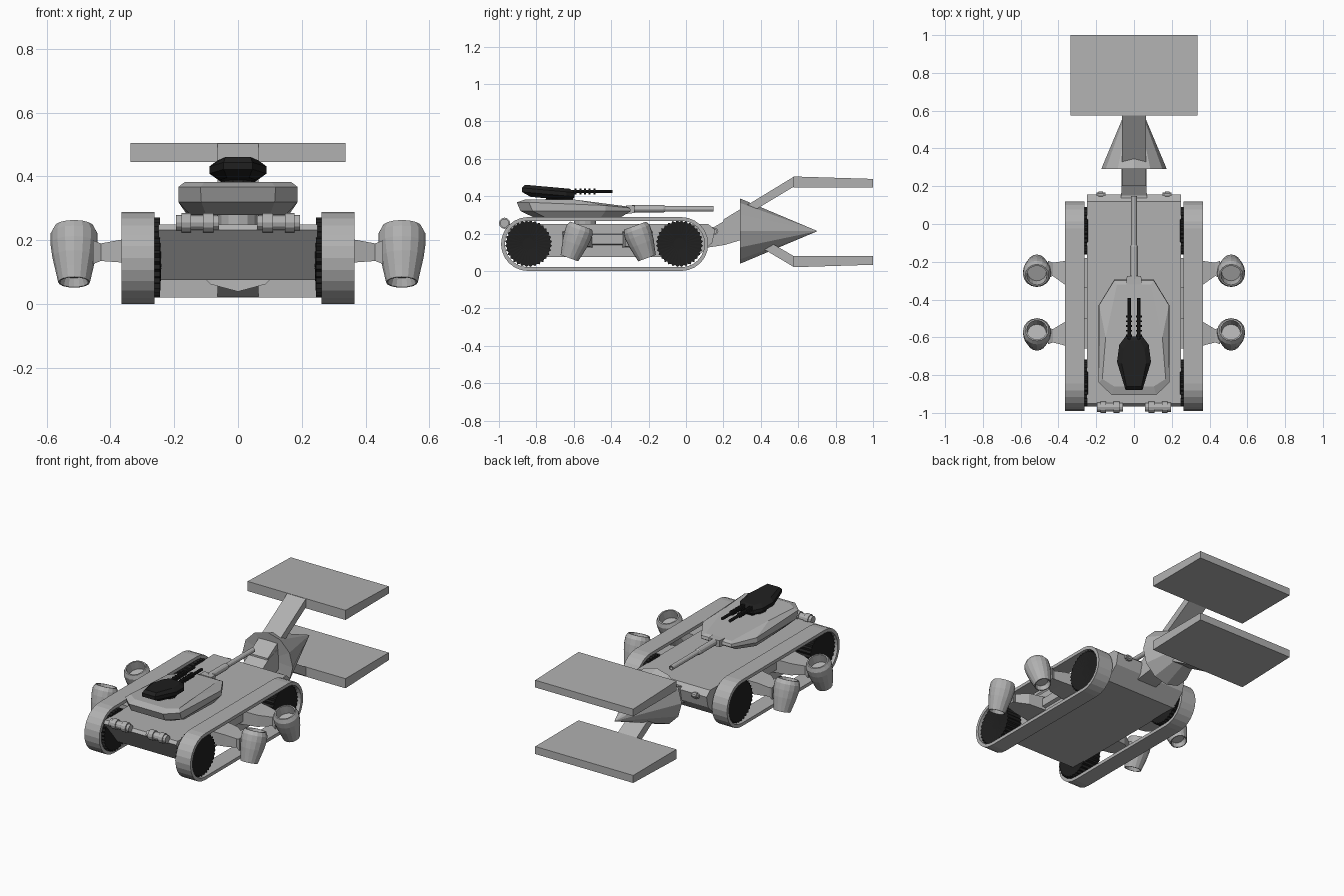
import bpy, bmesh, math
from mathutils import Vector

if "Cube" in bpy.data.objects:
    bpy.data.objects.remove(bpy.data.objects["Cube"])


def material(name, value):
    m = bpy.data.materials.new(name)
    m.diffuse_color = (value, value, value, 1)
    m.use_nodes = True
    m.node_tree.nodes["Principled BSDF"].inputs["Base Color"].default_value = m.diffuse_color
    return m


GREY = material("light grey", 0.44)
BLACK = material("rubber black", 0.014)


def loft(name, rings, mat=GREY, closed=False):
    """Skin equal-length rings of points; cap the ends unless closed."""
    bm = bmesh.new()
    rows = [[bm.verts.new(p) for p in r] for r in rings]
    n = len(rows[0])
    pairs = list(zip(rows, rows[1:])) + ([(rows[-1], rows[0])] if closed else [])
    for a, b in pairs:
        for i in range(n):
            j = (i + 1) % n
            bm.faces.new((a[i], a[j], b[j], b[i]))
    if not closed:
        bm.faces.new(rows[0])
        bm.faces.new(rows[-1])
    bmesh.ops.recalc_face_normals(bm, faces=bm.faces)
    me = bpy.data.meshes.new(name)
    bm.to_mesh(me)
    bm.free()
    me.materials.append(mat)
    ob = bpy.data.objects.new(name, me)
    bpy.context.collection.objects.link(ob)
    return ob


def lathe(name, centre, axis, profile, sides=12, mat=GREY, turn=0.0):
    """Turn (radius, distance) pairs about an axis."""
    q = Vector(axis).to_track_quat('Z', 'Y')
    c = Vector(centre)
    ang = [2 * math.pi * (i + turn) / sides for i in range(sides)]
    return loft(name, [[c + q @ Vector((r * math.cos(a), r * math.sin(a), t)) for a in ang]
                       for r, t in profile], mat)


def rect_y(y, hx, z0, z1):
    return [(-hx, y, z0), (hx, y, z0), (hx, y, z1), (-hx, y, z1)]


def rect_x(x, y0, y1, z0, z1):
    return [(x, y0, z0), (x, y1, z0), (x, y1, z1), (x, y0, z1)]


def outline(half, z, slope=0.0):
    """Mirror a half outline of (x, y) into a level ring."""
    full = half + [(-x, y) for x, y in reversed(half)]
    return [(x, y, z - slope * max(0, y + 0.6)) for x, y in full]


def side_profile(name, pts, hx, mat=GREY):
    return loft(name, [[(s * hx, y, z) for y, z in pts] for s in (-1, 1)], mat)


# Hull
side_profile("hull", [(-0.965, 0.232), (-0.95, 0.25), (0.12, 0.25), (0.155, 0.22),
                      (0.14, 0.15), (0.06, 0.075), (-0.84, 0.075)], 0.25)


# Track belts
def stadium(x, r, n=12):
    pts = []
    for k in range(2 * (n + 1)):
        end = k > n
        a = math.pi * (k - end) / n - math.pi / 2
        pts.append((x, (-0.845 if end else -0.025) + r * math.cos(a), 0.144 + r * math.sin(a)))
    return pts


for s, side in ((-1, "left"), (1, "right")):
    loft(side + "_track", [stadium(s * 0.262, 0.144), stadium(s * 0.365, 0.144),
                           stadium(s * 0.365, 0.124), stadium(s * 0.262, 0.124)], closed=True)

    # Toothed wheels
    for y, end in ((-0.842, "front"), (-0.035, "rear")):
        rings = []
        for x, f in ((0.24, 0.25), (0.245, 1), (0.348, 1), (0.34, 0.25)):
            rings.append([(s * x, y + f * r * math.cos(a), 0.146 + f * r * math.sin(a))
                          for k in range(64)
                          for r, a in [(0.126 if k % 2 else 0.116, math.pi * k / 32)]])
        loft(f"{side}_{end}_wheel", rings, BLACK)

    # Side sponson, arms and tilted thrusters
    loft(side + "_sponson", [rect_x(s * 0.24, -0.66, -0.19, 0.135, 0.2),
                             rect_x(s * 0.27, -0.66, -0.19, 0.145, 0.195)])
    for y, yin, tilt, end in ((-0.592, -0.58, 1, "front"), (-0.24, -0.26, -1, "rear")):
        loft(f"{side}_{end}_arm", [rect_x(s * 0.25, yin - 0.08, yin + 0.08, 0.125, 0.21),
                                   rect_x(s * 0.36, yin - 0.065, yin + 0.065, 0.13, 0.203),
                                   rect_x(s * 0.43, y - 0.035, y + 0.035, 0.135, 0.19),
                                   rect_x(s * 0.455, y - 0.045, y + 0.045, 0.125, 0.2)])
        t = math.radians(20)
        lathe(f"{side}_{end}_thruster", (s * 0.514, y, 0.155),
              (0, tilt * math.sin(t), math.cos(t)),
              [(0.036, -0.065), (0.045, -0.092), (0.05, -0.092), (0.058, -0.055),
               (0.068, -0.01), (0.074, 0.035), (0.074, 0.07), (0.062, 0.093),
               (0.054, 0.093), (0.05, 0.04)], 16)

    # Front canisters and rear knobs
    lathe(side + "_front_canister", (s * 0.127, -0.97, 0.255), (s, 0, 0),
          [(0.022, -0.068), (0.022, -0.05), (0.03, -0.05), (0.03, -0.018), (0.023, -0.018),
           (0.023, 0.02), (0.03, 0.02), (0.03, 0.05), (0.024, 0.05), (0.024, 0.068)], 12)
    lathe(side + "_rear_knob", (s * 0.175, 0.155, 0.212), (s, 0, 0),
          [(0.012, -0.024), (0.012, -0.012), (0.018, -0.012), (0.018, 0.012),
           (0.012, 0.012), (0.012, 0.024)], 10)

# Main turret
lathe("turret_ring", (0, -0.54, 0.24), (0, 0, 1), [(0.06, 0), (0.06, 0.06)], 12)
bottom = [(0.1, -0.80), (0.15, -0.74), (0.16, -0.46), (0.09, -0.36)]
low = [(0.115, -0.885), (0.187, -0.82), (0.187, -0.43), (0.105, -0.295)]
high = [(0.118, -0.905), (0.187, -0.84), (0.185, -0.43), (0.105, -0.30)]
top = [(0.105, -0.86), (0.168, -0.82), (0.15, -0.6), (0.09, -0.32)]
loft("turret", [outline(bottom, 0.28), outline(low, 0.32), outline(high, 0.367, 0.1),
                outline(top, 0.382, 0.13)])
loft("gun_mantlet", [rect_y(-0.32, 0.04, 0.305, 0.35), rect_y(-0.275, 0.038, 0.31, 0.35)])
lathe("gun_barrel", (0, -0.29, 0.332), (0, 1, 0),
      [(0.02, 0), (0.02, 0.17), (0.015, 0.18), (0.015, 0.437), (0.009, 0.437), (0.009, 0.41)], 12)

# Small upper turret with twin guns
lathe("upper_turret_neck", (0, -0.7, 0.37), (0, 0, 1), [(0.055, 0), (0.05, 0.03)], 10, BLACK)
u_bottom = [(0.035, -0.83), (0.055, -0.76), (0.05, -0.66), (0.03, -0.61)]
u_mid = [(0.045, -0.878), (0.09, -0.73), (0.078, -0.64), (0.045, -0.595)]
u_top = [(0.04, -0.86), (0.065, -0.74), (0.055, -0.66), (0.035, -0.62)]


def tilted(half, z):
    return [(x, y, z - 0.09 * (y + 0.74)) for x, y, z in outline(half, z)]


loft("upper_turret", [tilted(u_bottom, 0.388), tilted(u_mid, 0.41), tilted(u_mid, 0.432),
                      tilted(u_top, 0.45)], BLACK)
for s, side in ((-1, "left"), (1, "right")):
    prof = [(0.009, 0)]
    for k in range(5):
        t = 0.03 + k * 0.025
        prof += [(0.009, t), (0.016, t), (0.016, t + 0.01), (0.009, t + 0.01)]
    lathe(side + "_small_gun", (s * 0.026, -0.625, 0.425), (0, 1, 0),
          prof + [(0.009, 0.232)], 8, BLACK)

# Tail neck and cone
loft("tail_neck", [rect_y(0.08, 0.07, 0.12, 0.235), rect_y(0.15, 0.068, 0.13, 0.235),
                   rect_y(0.21, 0.066, 0.14, 0.27), rect_y(0.31, 0.066, 0.17, 0.3)])
lathe("tail_cone", (0, 0.29, 0.213), (0, 1, 0),
      [(0.05, 0.015), (0.174, 0), (0.0015, 0.41)], 12)

# Tail struts and plates
side_profile("upper_strut", [(0.2, 0.225), (0.2, 0.275), (0.575, 0.503), (0.575, 0.45)], 0.064)
side_profile("lower_strut", [(0.3, 0.185), (0.3, 0.24), (0.575, 0.08), (0.575, 0.022)], 0.064)
side_profile("upper_tail_plate", [(0.575, 0.445), (0.575, 0.505), (1.0, 0.492), (1.0, 0.447)], 0.337)
side_profile("lower_tail_plate", [(0.575, 0.02), (0.575, 0.08), (1.0, 0.08), (1.0, 0.033)], 0.337)
